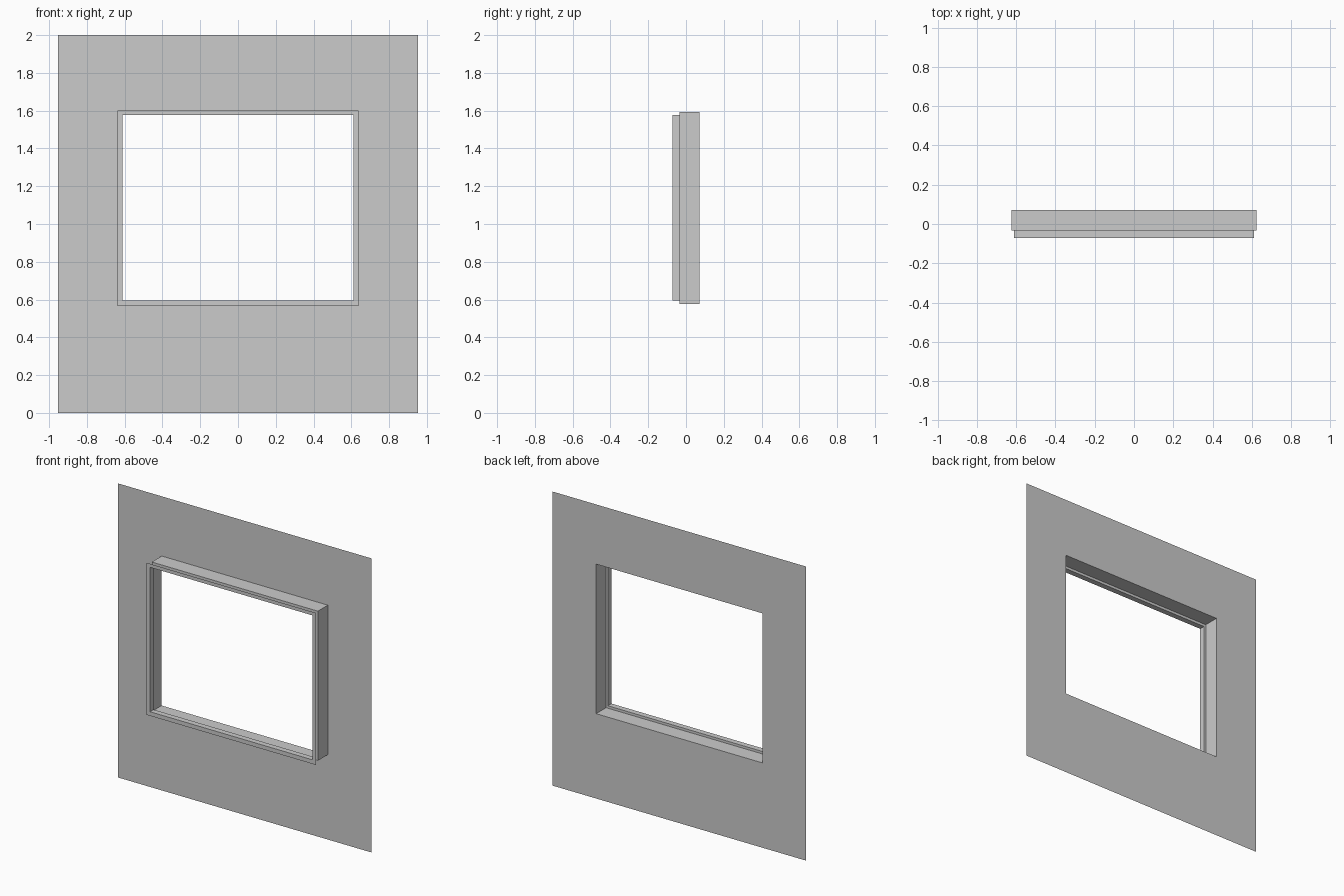
import bpy
import bmesh

if "Cube" in bpy.data.objects:
    bpy.data.objects.remove(bpy.data.objects["Cube"])


def loft_rings(name, rings):
    """Join a row of rectangles (half width, bottom, top, y) into an open sheet."""
    bm = bmesh.new()
    loops = []
    for w, z0, z1, y in rings:
        corners = [(-w, y, z0), (w, y, z0), (w, y, z1), (-w, y, z1)]
        loops.append([bm.verts.new(c) for c in corners])
    for a, b in zip(loops, loops[1:]):
        for i in range(4):
            j = (i + 1) % 4
            bm.faces.new((a[i], a[j], b[j], b[i]))
    mesh = bpy.data.meshes.new(name)
    bm.to_mesh(mesh)
    bm.free()
    obj = bpy.data.objects.new(name, mesh)
    bpy.context.collection.objects.link(obj)
    return obj


FRONT, STEP, BACK = -0.0725, -0.034, 0.0725
narrow = (0.611, 0.594, 1.576)   # front opening
wide = (0.625, 0.577, 1.594)     # rear opening

# Thin wall panel at the back, with the window opening
loft_rings("wall_panel", [(0.952, 0.0, 2.0, BACK), (*wide, BACK)])

# Stepped lining of the opening, running from front to back
loft_rings("window_reveal", [(*narrow, FRONT), (*narrow, STEP),
                             (*wide, STEP), (*wide, BACK)])

# Flat trim around the front of the opening
loft_rings("front_trim", [(0.638, 0.566, 1.60, FRONT), (*narrow, FRONT)])
